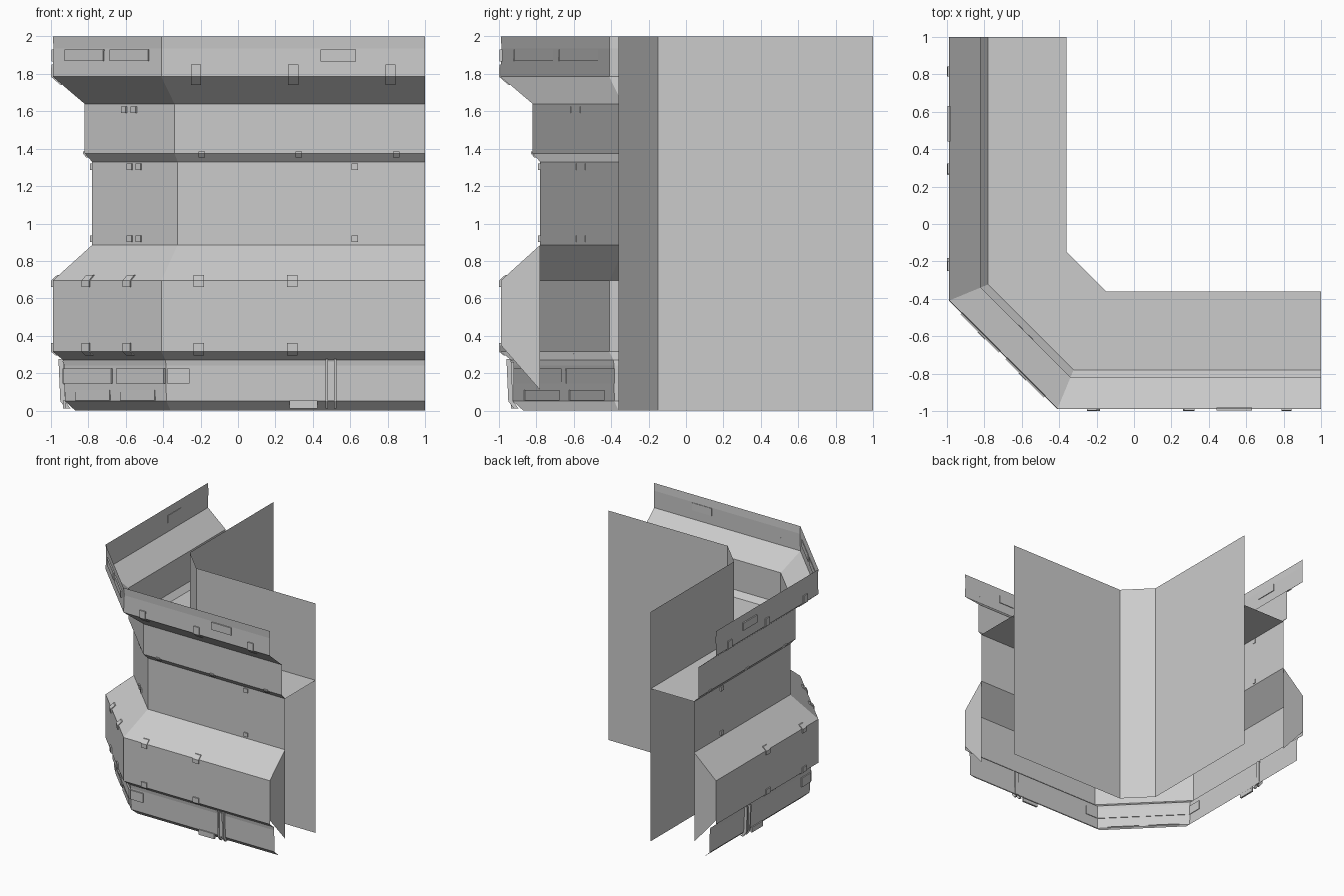
import bpy, math
from mathutils import Matrix, Vector

if "Cube" in bpy.data.objects:
    bpy.data.objects.remove(bpy.data.objects["Cube"])

T = math.tan(math.radians(22.5))
C = math.cos(math.radians(45))
FRONT, CORNER, SIDE = 0, 1, 2


def make(name, verts, faces):
    me = bpy.data.meshes.new(name)
    me.from_pydata(verts, [], faces)
    me.update()
    ob = bpy.data.objects.new(name, me)
    bpy.context.collection.objects.link(ob)
    return ob


def sweep(name, profile):
    """Sweep (offset, z) points along the chamfered L-shaped plan."""
    verts, faces = [], []
    for d, z in profile:
        verts += [(1, -d, z), (-T * d, -d, z), (-C * d, -C * d, z), (-d, -T * d, z), (-d, 1, z)]
    for i in range(len(profile) - 1):
        for j in range(4):
            a = i * 5 + j
            faces.append((a, a + 5, a + 6, a + 1))
    return make(name, verts, faces)


def place(face, u, d, z):
    """Local wall coordinates to world: u along wall, d outward."""
    if face == SIDE:
        u = -u
    return Matrix.Rotation(math.radians(-45 * face), 3, 'Z') @ Vector((u, -d, z))


def extrude(name, face, u, w, section):
    """Closed (offset, z) section extruded by width w along a wall."""
    n = len(section)
    verts = [place(face, u + s * w / 2, d, z) for s in (-1, 1) for d, z in section]
    faces = [tuple(range(n)), tuple(range(2 * n - 1, n - 1, -1))]
    faces += [(i, i + n, (i + 1) % n + n, (i + 1) % n) for i in range(n)]
    if face == SIDE:
        faces = [f[::-1] for f in faces]
    return make(name, verts, faces)


def block(name, face, u, w, z0, z1, d, t=0.01):
    return extrude(name, face, u, w, [(d - 0.005, z0), (d + t, z0), (d + t, z1), (d - 0.005, z1)])


def bracket(name, face, u, w, line, t=0.01):
    return extrude(name, face, u, w, line + [(d + t, z) for d, z in reversed(line)])


# Outer armour shell, from foot to parapet
sweep("foot_skirt", [(0.87, 0), (0.925, 0.05), (0.93, 0.24), (0.935, 0.27), (0.99, 0.315)])
sweep("belly_wall", [(0.99, 0.315), (0.99, 0.695), (0.78, 0.885)])
sweep("recessed_wall", [(0.78, 0.885), (0.78, 1.33)])
sweep("parapet_wall", [(0.78, 1.33), (0.82, 1.375), (0.82, 1.64), (0.99, 1.785), (0.986, 1.935), (0.99, 2.0)])

# Walkway floor and inner wall
sweep("walkway_floor", [(0.78, 1.33), (0.36, 1.33)])
sweep("inner_wall", [(0.36, 0), (0.36, 2.0)])

# Open-end caps behind the belly
cap = [(0.78, 0.885), (0.99, 0.695), (0.99, 0.35), (0.78, 0.11)]
for f in (FRONT, SIDE):
    make("belly_end_cap", [place(f, 1, d, z) for d, z in cap], [(0, 1, 2, 3)])

# Folded brackets over the shell creases
upper = [(0.99, 0.66), (0.99, 0.695), (0.957, 0.725)]
lower = [(0.965, 0.295), (0.99, 0.315), (0.99, 0.36)]
flare = [(0.94, 1.742), (0.99, 1.785), (0.988, 1.85)]
lip = [(0.80, 1.352), (0.82, 1.375), (0.82, 1.385)]
for f in (FRONT, SIDE):
    for u in (-0.21, 0.29):
        bracket("belly_bracket_upper", f, u, 0.055, upper)
        bracket("belly_bracket_lower", f, u, 0.055, lower)
    for u in (-0.225, 0.295, 0.815):
        bracket("parapet_bracket", f, u, 0.055, flare)
        bracket("lip_bracket", f, u + 0.03, 0.035, lip)
for u in (-0.155, 0.155):
    bracket("corner_bracket_upper", CORNER, u, 0.055, upper)
    bracket("corner_bracket_lower", CORNER, u, 0.055, lower)

# Bolt plates on the recessed wall and parapet
for z in (0.90, 1.285):
    for f in (FRONT, SIDE):
        block("bolt_plate", f, 0.625, 0.035, z, z + 0.035, 0.78)
    for u in (-0.034, 0.034):
        block("corner_bolt_plate", CORNER, u, 0.036, z, z + 0.035, 0.78)
for u in (-0.037, 0.037):
    block("parapet_bolt_plate", CORNER, u, 0.036, 1.59, 1.625, 0.82)

# Name-plate sized panels, foot blocks and vertical struts on each wing
for f in (FRONT, SIDE):
    block("parapet_plate", f, 0.535, 0.19, 1.865, 1.93, 0.987)
    block("foot_plate", f, 0.35, 0.15, 0.01, 0.055, 0.925)
    block("corner_bar_end", f, -0.32, 0.12, 0.145, 0.225, 0.927, 0.012)
    for u in (0.475, 0.52):
        bracket("strut_rail", f, u, 0.014, [(0.895, 0.01), (0.925, 0.05), (0.935, 0.275)], 0.025)
    block("strut_core", f, 0.4975, 0.035, 0.05, 0.26, 0.925, 0.015)

# Corner plates split by the centre crease
for s in (-1, 1):
    block("corner_parapet_plate", CORNER, s * 0.17, 0.29, 1.87, 1.93, 0.987)
    block("corner_bar", CORNER, s * 0.2, 0.36, 0.145, 0.225, 0.927, 0.015)
    block("corner_foot_block", CORNER, s * 0.17, 0.26, 0.055, 0.11, 0.922, 0.01)
